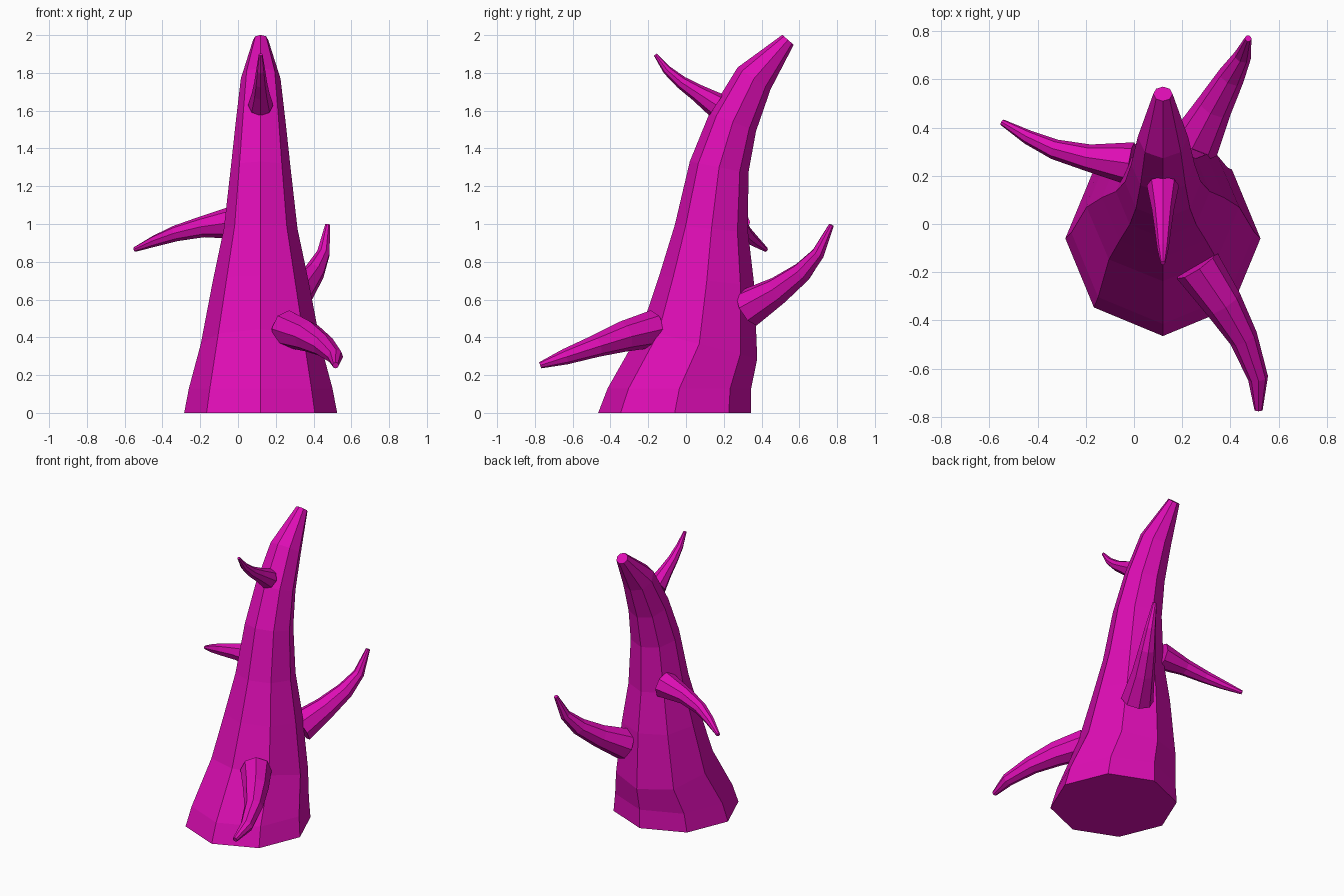
import bpy, bmesh, math
from mathutils import Vector

if "Cube" in bpy.data.objects:
    bpy.data.objects.remove(bpy.data.objects["Cube"])

SIDES = 8
mat = bpy.data.materials.new("magenta")
mat.diffuse_color = (0.73, 0.004, 0.46, 1)
mat.use_nodes = True
mat.node_tree.nodes["Principled BSDF"].inputs["Base Color"].default_value = mat.diffuse_color


def tapered_tube(name, stations, flat_rings=0):
    """Sweep an octagon along (x, y, z, radius) stations, with capped ends."""
    pts = [Vector(s[:3]) for s in stations]
    bm = bmesh.new()
    rings = []
    for i, s in enumerate(stations):
        t = (pts[min(i + 1, len(pts) - 1)] - pts[max(i - 1, 0)]).normalized()
        if i < flat_rings:
            t = Vector((0, 0, 1))
            u = Vector((1, 0, 0))
        else:
            u = t.cross(Vector((0, 0, 1))).normalized()
        v = t.cross(u)
        ring = []
        for k in range(SIDES):
            a = 2 * math.pi * k / SIDES
            ring.append(bm.verts.new(pts[i] + s[3] * (u * math.cos(a) + v * math.sin(a))))
        rings.append(ring)
    for a, b in zip(rings, rings[1:]):
        for k in range(SIDES):
            n = (k + 1) % SIDES
            bm.faces.new((a[k], a[n], b[n], b[k]))
    bm.faces.new(rings[0][::-1])
    bm.faces.new(rings[-1])
    bmesh.ops.recalc_face_normals(bm, faces=bm.faces[:])
    me = bpy.data.meshes.new(name)
    bm.to_mesh(me)
    bm.free()
    me.materials.append(mat)
    ob = bpy.data.objects.new(name, me)
    bpy.context.collection.objects.link(ob)
    return ob


# Main stalk, leaning toward the back as it rises
X = 0.12
stalk = [(-0.06, 0, 0.405), (-0.035, 0.13, 0.38), (0.07, 0.365, 0.317),
         (0.11, 0.70, 0.253), (0.135, 0.975, 0.195), (0.175, 1.30, 0.158),
         (0.248, 1.54, 0.132), (0.36, 1.77, 0.105), (0.54, 1.975, 0.04)]
tapered_tube("stalk", [(X, y, z, r) for y, z, r in stalk], flat_rings=2)

# Curved side spikes
spikes = {
    "front_low_spike": [(0.26, -0.17, 0.445, 0.10), (0.37, -0.33, 0.405, 0.082),
                        (0.455, -0.475, 0.355, 0.06), (0.515, -0.64, 0.297, 0.042),
                        (0.517, -0.772, 0.252, 0.017)],
    "back_spike": [(0.25, 0.33, 0.555, 0.105), (0.335, 0.49, 0.65, 0.075),
                   (0.405, 0.615, 0.745, 0.056), (0.452, 0.70, 0.845, 0.036),
                   (0.474, 0.770, 0.995, 0.014)],
    "left_spike": [(-0.01, 0.25, 1.01, 0.09), (-0.19, 0.275, 0.985, 0.056),
                   (-0.33, 0.31, 0.95, 0.042), (-0.44, 0.36, 0.91, 0.03),
                   (-0.547, 0.422, 0.865, 0.013)],
    "front_top_spike": [(X, 0.16, 1.63, 0.067), (X, 0.06, 1.695, 0.046),
                        (X, -0.025, 1.75, 0.034), (X, -0.10, 1.815, 0.024),
                        (X, -0.162, 1.897, 0.010)],
}
for name, path in spikes.items():
    tapered_tube(name, path)
